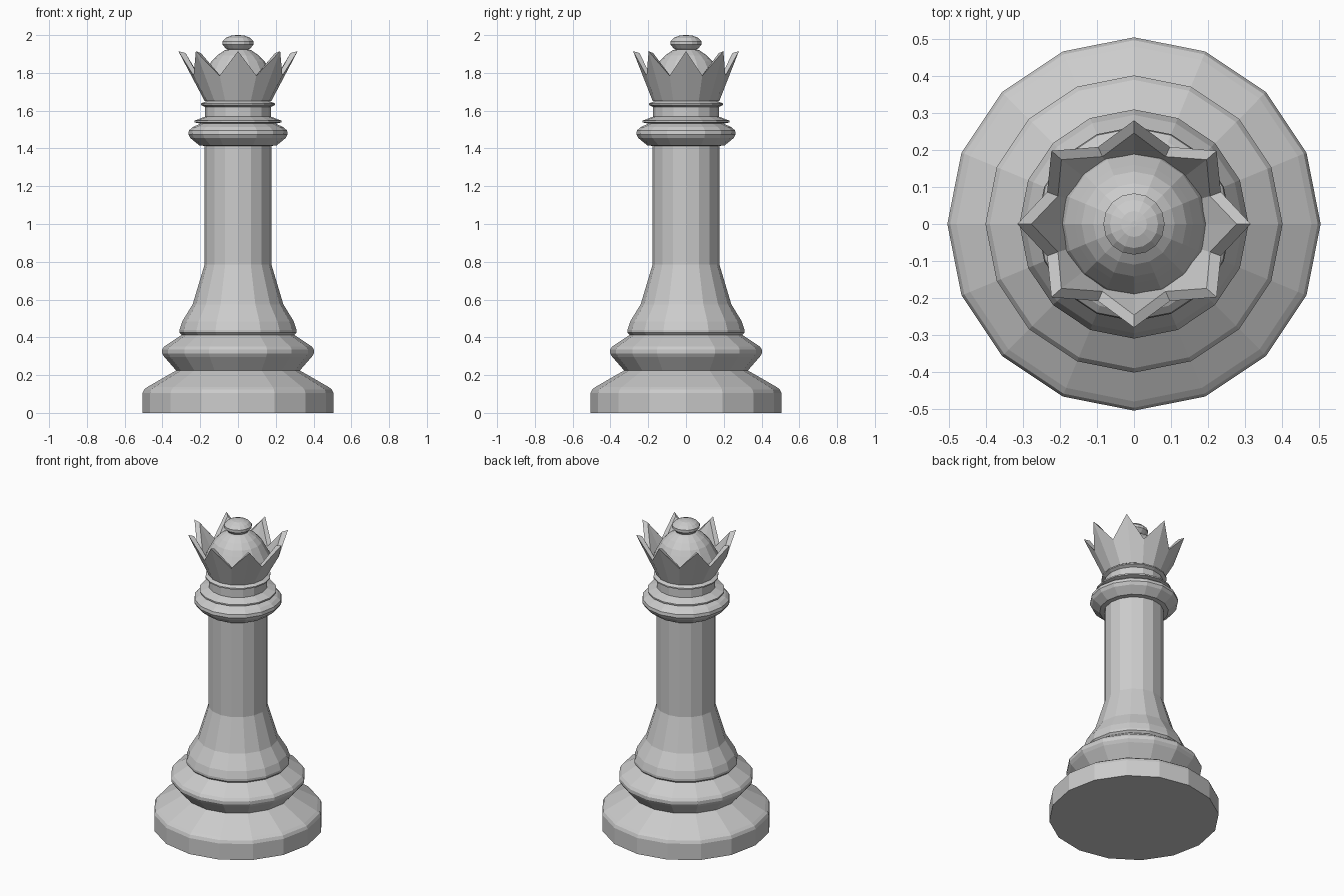
import bpy, bmesh, math

if "Cube" in bpy.data.objects:
    bpy.data.objects.remove(bpy.data.objects["Cube"])

SIDES = 16


def ring(bm, r, z, sx=1.0, sy=1.0):
    return [bm.verts.new((r * sx * math.cos(2 * math.pi * i / SIDES),
                          r * sy * math.sin(2 * math.pi * i / SIDES), z))
            for i in range(SIDES)]


def bridge(bm, a, b):
    for i in range(SIDES):
        j = (i + 1) % SIDES
        bm.faces.new((a[i], a[j], b[j], b[i]))


def finish(bm, name):
    bmesh.ops.recalc_face_normals(bm, faces=bm.faces)
    me = bpy.data.meshes.new(name)
    bm.to_mesh(me)
    bm.free()
    ob = bpy.data.objects.new(name, me)
    bpy.context.collection.objects.link(ob)
    return ob


def turned(name, profile):
    """Closed 16-sided turning from (radius, height) pairs."""
    bm = bmesh.new()
    rings = [ring(bm, r, z) for r, z in profile]
    for a, b in zip(rings, rings[1:]):
        bridge(bm, a, b)
    bm.faces.new(rings[0])
    bm.faces.new(rings[-1])
    return finish(bm, name)


# Foot and the ring above it
turned("base", [(0.505, 0), (0.505, 0.105), (0.497, 0.124), (0.48, 0.137), (0.325, 0.226)])
turned("base_ring", [(0.325, 0.222), (0.39, 0.296), (0.402, 0.315), (0.402, 0.335),
                     (0.39, 0.352), (0.295, 0.415)])

# Flared stem
turned("stem", [(0.295, 0.41), (0.31, 0.425), (0.31, 0.44), (0.295, 0.485), (0.24, 0.575),
                (0.177, 0.785), (0.177, 1.43)])

# Collar and neck with two thin discs
turned("collar", [(0.17, 1.413), (0.205, 1.416), (0.252, 1.455), (0.263, 1.475),
                  (0.26, 1.495), (0.24, 1.513), (0.195, 1.533)])
turned("lower_disc", [(0.195, 1.53), (0.23, 1.538), (0.23, 1.547), (0.17, 1.57)])
turned("neck", [(0.175, 1.53), (0.175, 1.64)])
turned("upper_disc", [(0.165, 1.615), (0.195, 1.63), (0.195, 1.638), (0.165, 1.652)])

# Crown: eight points, slightly wider from side to side
bm = bmesh.new()
outer_low = ring(bm, 0.176, 1.65)
inner_low = ring(bm, 0.14, 1.655)
outer_top = ring(bm, 1, 0)
inner_top = ring(bm, 1, 0)
for i in range(SIDES):
    tip = i % 2 == 0
    for verts, r, z in ((outer_top, 0.298 if tip else 0.24, 1.915 if tip else 1.785),
                        (inner_top, 0.262 if tip else 0.21, 1.905 if tip else 1.775)):
        v = verts[i].co
        verts[i].co = (v.x * r * 1.06, v.y * r * 0.94, z)
bridge(bm, outer_low, outer_top)
bridge(bm, outer_top, inner_top)
bridge(bm, inner_top, inner_low)
bridge(bm, inner_low, outer_low)
finish(bm, "crown")

# Dome inside the crown, with its knob
turned("dome", [(0.165, 1.65), (0.197, 1.74), (0.188, 1.775), (0.16, 1.828), (0.142, 1.86),
                (0.11, 1.893), (0.07, 1.92), (0.03, 1.932)])
turned("knob", [(0.045, 1.92), (0.065, 1.93), (0.083, 1.95), (0.083, 1.967),
                (0.065, 1.985), (0.035, 1.997), (0.008, 2.0)])
